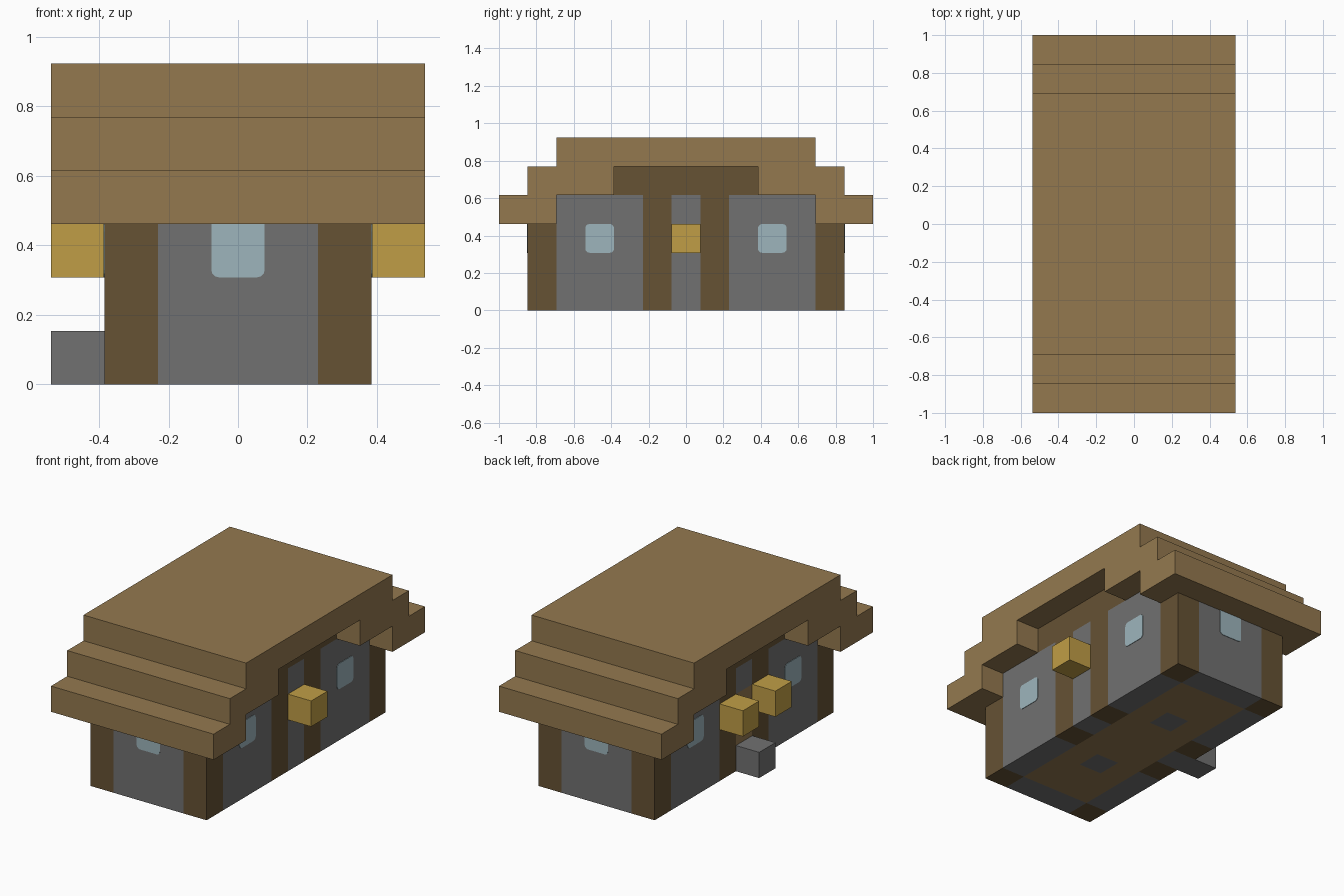
import bpy, bmesh, math

cube = bpy.data.objects.get("Cube")
if cube:
    bpy.data.objects.remove(cube, do_unlink=True)

U = 2 / 13  # one building block


def material(name, rgb):
    linear = [((c / 255 + 0.055) / 1.055) ** 2.4 for c in rgb] + [1]
    m = bpy.data.materials.new(name)
    m.use_nodes = True
    m.diffuse_color = linear
    m.node_tree.nodes["Principled BSDF"].inputs["Base Color"].default_value = linear
    return m


plank = material("plank_brown", (148, 121, 79))
log = material("log_brown", (102, 82, 52))
stone = material("stone_grey", (113, 113, 113))
glass = material("pale_blue_glass", (157, 181, 188))
lamp = material("lantern_yellow", (192, 158, 70))


def finish(name, bm, *mats):
    bmesh.ops.recalc_face_normals(bm, faces=bm.faces)
    mesh = bpy.data.meshes.new(name)
    bm.to_mesh(mesh)
    bm.free()
    for m in mats:
        mesh.materials.append(m)
    obj = bpy.data.objects.new(name, mesh)
    bpy.context.collection.objects.link(obj)
    return obj


def box(name, mat, xs, ys, zs):
    """Box from ranges measured in blocks."""
    bm = bmesh.new()
    bmesh.ops.create_cube(bm, size=1)
    for v in bm.verts:
        v.co = [U * ((a + b) / 2 + c * (b - a)) for c, (a, b) in zip(v.co, (xs, ys, zs))]
    return finish(name, bm, mat)


def prism(name, mat, points, offset):
    """Closed polygon swept along an offset."""
    bm = bmesh.new()
    face = bm.faces.new([bm.verts.new(p) for p in points])
    out = bmesh.ops.extrude_face_region(bm, geom=[face], use_keep_orig=True)
    moved = [g for g in out["geom"] if isinstance(g, bmesh.types.BMVert)]
    bmesh.ops.translate(bm, verts=moved, vec=offset)
    return finish(name, bm, mat)


def span(s, a, b):
    return sorted((s * a, s * b))


def pane_outline(round_top):
    """One-block window outline around its centre, with rounded corners."""
    h, r = U / 2, 0.022
    pts = []
    for i, (sx, sz) in enumerate([(1, 1), (-1, 1), (-1, -1), (1, -1)]):
        if sz > 0 and not round_top:
            pts.append((sx * h, sz * h))
            continue
        for k in range(4):
            a = math.pi / 2 * (i + k / 3)
            pts.append((sx * (h - r) + r * math.cos(a), sz * (h - r) + r * math.sin(a)))
    return pts


# Stepped roof, one profile swept across the width
half = [(2.5, 5), (2.5, 4), (4.5, 4), (4.5, 3), (6.5, 3), (6.5, 4),
        (5.5, 4), (5.5, 5), (4.5, 5), (4.5, 6)]
outline = half + [(-y, z) for y, z in reversed(half)]
prism("stepped_roof", plank, [(-3.5 * U, y * U, z * U) for y, z in outline], (7 * U, 0, 0))

# Plank floor with two stone blocks set into it
bm = bmesh.new()
bmesh.ops.create_grid(bm, x_segments=3, y_segments=9, size=0.5)
for v in bm.verts:
    v.co = (v.co.x * 3 * U, v.co.y * 9 * U, U)
for f in bm.faces:
    c = f.calc_center_median() / U
    f.material_index = int(abs(c.x) < 0.5 and abs(abs(c.y) - 2) < 0.5)
floor = finish("floor", bm, plank, stone)
solid = floor.modifiers.new("thickness", "SOLIDIFY")
solid.thickness = U
solid.offset = -1

# End walls, corner posts and end windows
for s, end in ((-1, "front"), (1, "back")):
    ys = span(s, 4.5, 5.5)
    box(end + "_wall", stone, (-1.5, 1.5), ys, (0, 3))
    for t, side in ((-1, "right"), (1, "left")):
        box(f"{end}_{side}_corner_post", log, span(t, 1.5, 2.5), ys, (0, 3))
    pts = [(a, s * 5.5 * U, 2.5 * U + b) for a, b in pane_outline(False)]
    prism(end + "_window", glass, pts, (0, s * 0.003, 0))

# Side walls, door posts, gables and side windows
for t, side in ((-1, "right"), (1, "left")):
    xs = span(t, 1.5, 2.5)
    box(side + "_gable", log, xs, (-2.5, 2.5), (4, 5))
    for s, end in ((-1, "front"), (1, "back")):
        box(f"{side}_{end}_wall", stone, xs, span(s, 1.5, 4.5), (0, 4))
        box(f"{side}_{end}_post", log, xs, span(s, 0.5, 1.5), (0, 4))
        pts = [(t * 2.5 * U, s * 3 * U + a, 2.5 * U + b) for a, b in pane_outline(True)]
        prism(f"{side}_{end}_window", glass, pts, (t * 0.003, 0, 0))

# Left side: plain centre panel with one lantern
box("left_centre_wall", stone, (1.5, 2.5), (-0.5, 0.5), (0, 4))
box("left_lantern", lamp, (2.5, 3.5), (-0.5, 0.5), (2, 3))

# Right side: entrance with door, step and two lanterns
box("door_sill", stone, (-2.5, -1.5), (-0.5, 0.5), (0, 1))
box("door", plank, (-2.5, -1.5), (-0.5, 0.5), (1, 3))
box("door_lintel", stone, (-2.5, -1.5), (-0.5, 0.5), (3, 4))
box("door_step", stone, (-3.5, -2.5), (-0.5, 0.5), (0, 1))
for s, end in ((-1, "front"), (1, "back")):
    box(f"right_{end}_lantern", lamp, (-3.5, -2.5), span(s, 0.5, 1.5), (2, 3))
